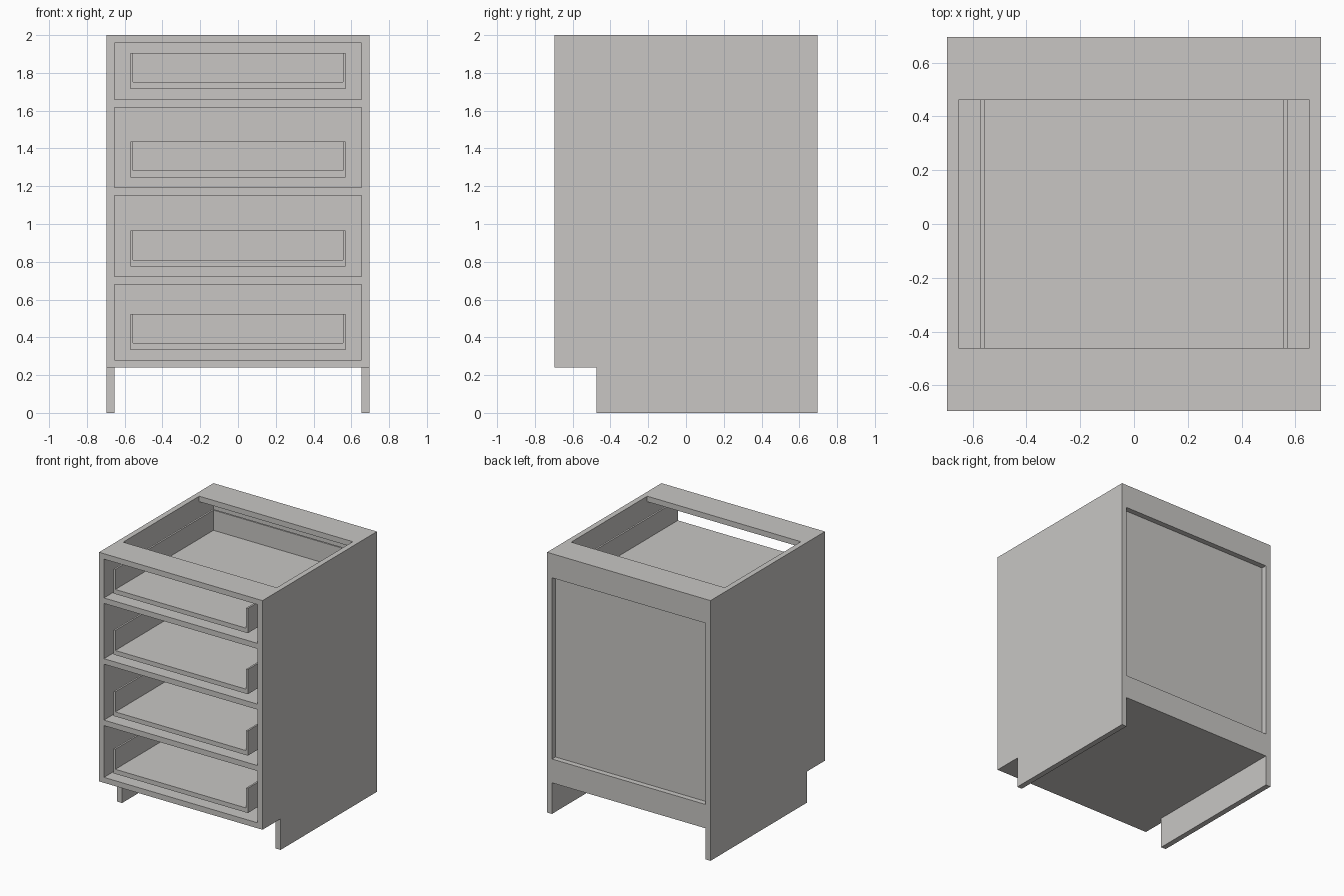
import bpy, bmesh

if "Cube" in bpy.data.objects:
    bpy.data.objects.remove(bpy.data.objects["Cube"])

# One flat panel colour
mat = bpy.data.materials.new("pale_grey_board")
mat.diffuse_color = (0.578, 0.565, 0.55, 1)
mat.use_nodes = True
mat.node_tree.nodes["Principled BSDF"].inputs["Base Color"].default_value = mat.diffuse_color

H = 0.695           # half width and half depth
T = 0.042           # board thickness
IN = H - T          # inner half width
BASE = 0.239        # underside of the cabinet floor
STRIP = 0.233       # depth of the stretchers and rails


def finish(name, bm):
    bmesh.ops.recalc_face_normals(bm, faces=bm.faces)
    me = bpy.data.meshes.new(name)
    bm.to_mesh(me)
    bm.free()
    me.materials.append(mat)
    ob = bpy.data.objects.new(name, me)
    bpy.context.collection.objects.link(ob)


def box(name, x, y, z):
    bm = bmesh.new()
    bmesh.ops.create_cube(bm, size=1)
    for v in bm.verts:
        v.co = [r[0] if c < 0 else r[1] for c, r in zip(v.co, (x, y, z))]
    finish(name, bm)


def side_panel(name, x0, x1):
    # Profile in y, z with the toe kick notch, extruded across x
    profile = [(-H, BASE), (-0.475, BASE), (-0.475, 0), (H, 0), (H, 2), (-H, 2)]
    bm = bmesh.new()
    face = bm.faces.new([bm.verts.new((x0, y, z)) for y, z in profile])
    ext = bmesh.ops.extrude_face_region(bm, geom=[face])["geom"]
    bmesh.ops.translate(bm, vec=(x1 - x0, 0, 0),
                        verts=[v for v in ext if isinstance(v, bmesh.types.BMVert)])
    finish(name, bm)


# Carcass sides, floor and top stretchers
side_panel("left_side", -H, -IN)
side_panel("right_side", IN, H)
width = (-IN, IN)
box("floor_panel", width, (-H, H), (BASE, BASE + T))
box("front_stretcher", width, (-H, -H + STRIP), (2 - T, 2))
box("back_stretcher", width, (H - STRIP, H), (2 - T, 2))

# Rails between the drawers
for i, z in enumerate((0.679, 1.151, 1.618)):
    box(f"drawer_rail_{i + 1}", width, (-H, -H + STRIP), (z, z + T))

# Back rails and recessed back panel
box("upper_back_rail", width, (IN, H), (1.815, 2 - T))
box("lower_back_rail", width, (IN, H), (BASE + T, 0.422))
box("back_panel", width, (IN - 0.017, IN), (BASE + T, 2 - T))

# Open fronted drawer boxes
W, S, BACK = 0.57, 0.014, 0.51
for i, z in enumerate((0.334, 0.775, 1.247, 1.716)):
    n = f"drawer_{i + 1}"
    floor, top = z + 0.035, z + 0.19
    box(n + "_bottom", (-W, W), (-H, BACK), (z, floor))
    box(n + "_left_wall", (-W, -W + S), (-H, BACK), (floor, top))
    box(n + "_right_wall", (W - S, W), (-H, BACK), (floor, top))
    box(n + "_back_wall", (-W + S, W - S), (BACK - S, BACK), (floor, top))
